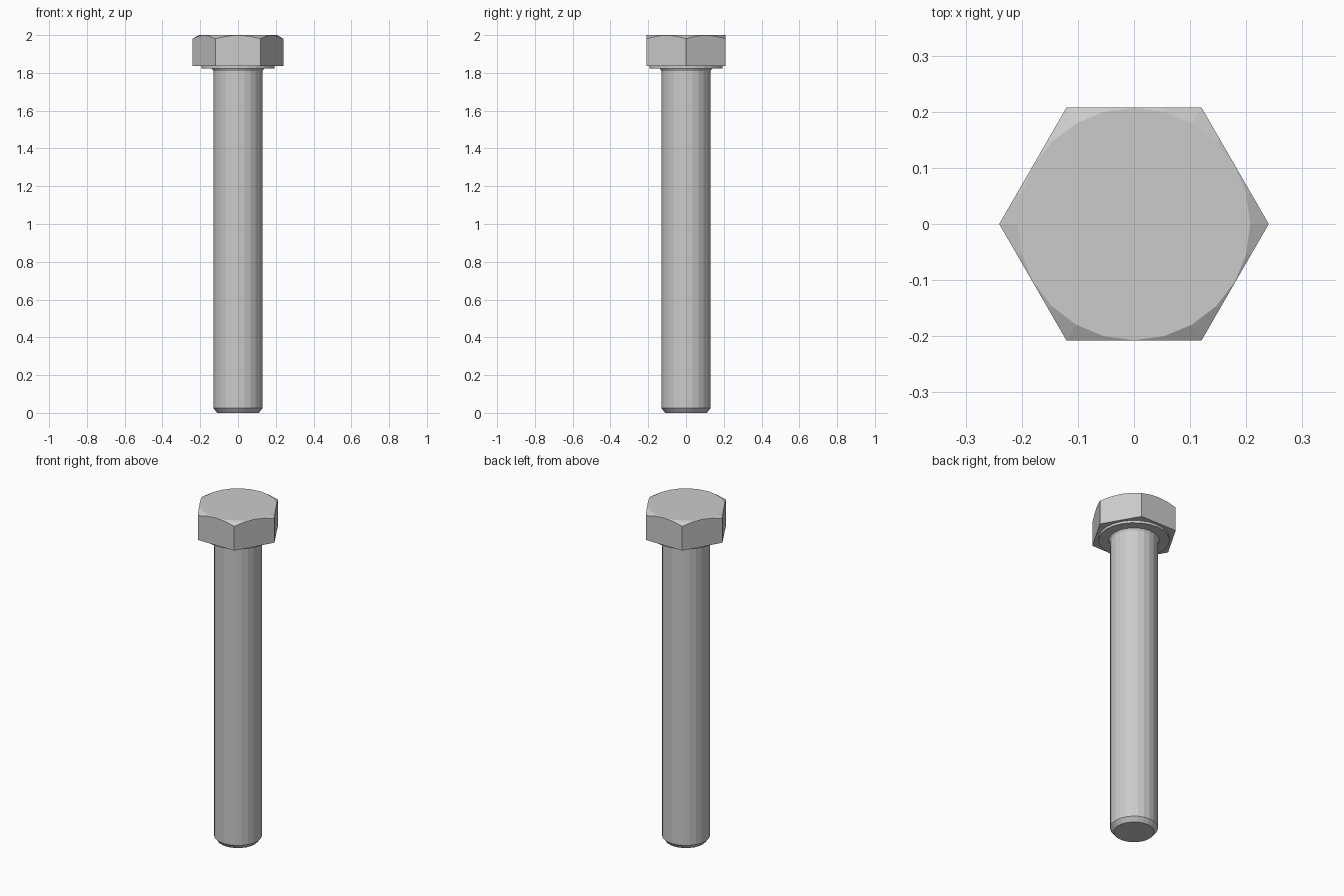
import bpy, bmesh
from math import sin, cos, tan, radians, pi

if "Cube" in bpy.data.objects:
    bpy.data.objects.remove(bpy.data.objects["Cube"])

SIDES = 24
APOTHEM = 0.208      # half the width across the head's flats
CHAMFER_R = 0.207    # radius of the flat circle on top of the head


def hex_radius(a):
    """Distance from the axis to the hexagon edge, corners on the x axis."""
    return APOTHEM / cos(a % (pi / 3) - pi / 6)


def circle(r, z):
    return [(r * cos(a), r * sin(a), z) for a in angles]


def hexagon(height):
    return [(hex_radius(a) * cos(a), hex_radius(a) * sin(a), height(a)) for a in angles]


def loft(name, rings):
    """Skin matching rings from bottom to top and cap both ends."""
    bm = bmesh.new()
    loops = [[bm.verts.new(p) for p in ring] for ring in rings]
    for lo, hi in zip(loops, loops[1:]):
        for i in range(SIDES):
            j = (i + 1) % SIDES
            bm.faces.new((lo[i], lo[j], hi[j], hi[i]))
    bm.faces.new(loops[0][::-1])
    bm.faces.new(loops[-1])
    mesh = bpy.data.meshes.new(name)
    bm.to_mesh(mesh)
    bm.free()
    obj = bpy.data.objects.new(name, mesh)
    bpy.context.collection.objects.link(obj)
    return obj


angles = [2 * pi * i / SIDES for i in range(SIDES)]

# One solid bolt: chamfered tip, shank, washer face, hex head with conical chamfer
loft("hex_bolt", [
    circle(0.11, 0.0),
    circle(0.13, 0.025),
    circle(0.13, 1.81),
    circle(0.137, 1.822),
    circle(0.193, 1.822),
    circle(0.193, 1.836),
    hexagon(lambda a: 1.836),
    hexagon(lambda a: 2 - (hex_radius(a) - CHAMFER_R) * tan(radians(30))),
    circle(CHAMFER_R, 2.0),
])
